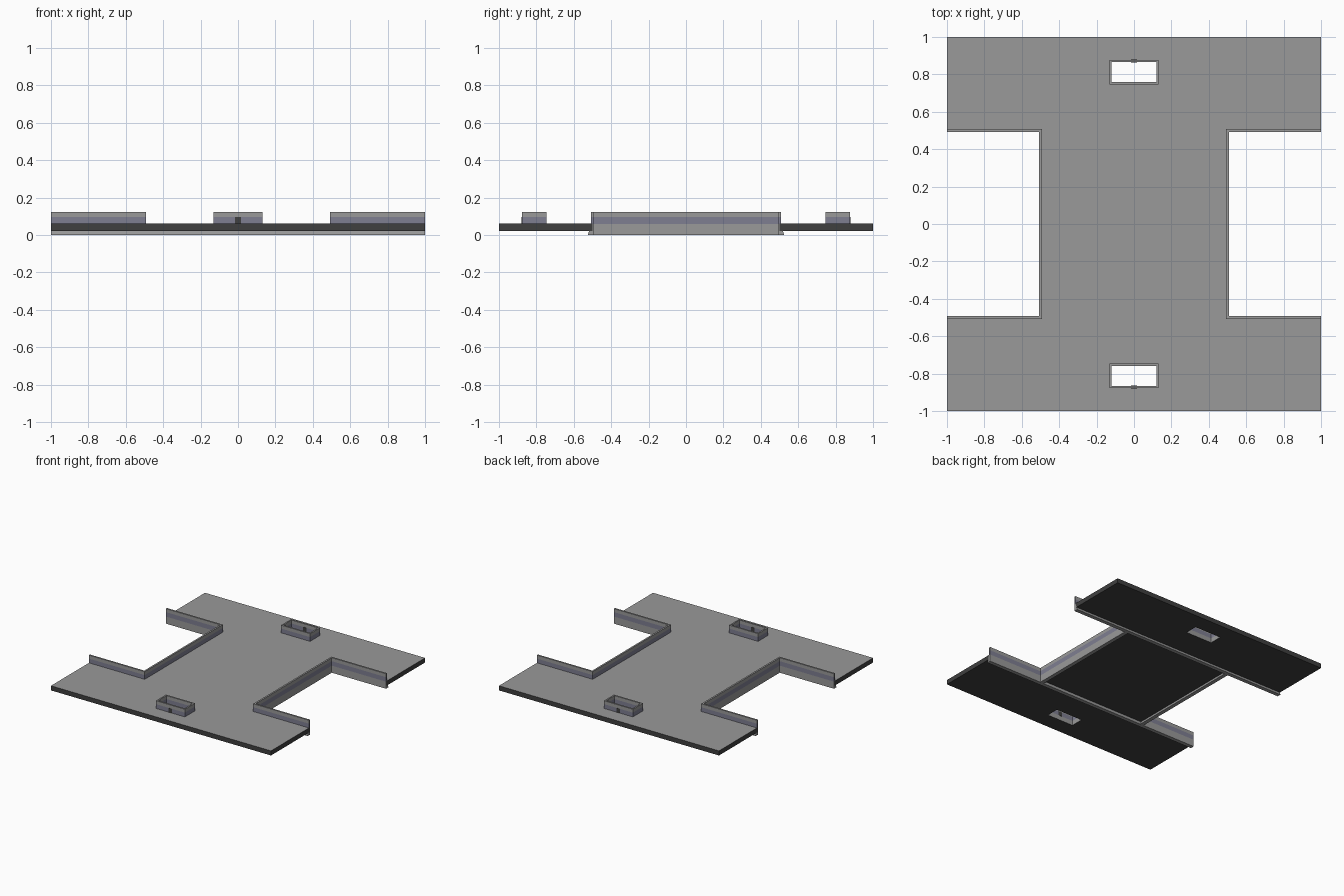
import bpy, bmesh

cube = bpy.data.objects.get("Cube")
if cube:
    bpy.data.objects.remove(cube, do_unlink=True)


def material(name, rgb):
    m = bpy.data.materials.new(name)
    m.use_nodes = True
    m.diffuse_color = (*rgb, 1)
    m.node_tree.nodes["Principled BSDF"].inputs["Base Color"].default_value = (*rgb, 1)
    return m


GREY = material("concrete grey", (0.32, 0.32, 0.32))
BLUE = material("blue grey band", (0.21, 0.21, 0.285))
DARK = material("dark asphalt", (0.05, 0.05, 0.05))

BOTTOM, TOP = 0.022, 0.06          # slab heights
BAND, CAP = 0.095, 0.123           # parapet band top and cap top
OUT, IN = 0.507, 0.493             # parapet wall faces


def finish(name, bm, mats):
    bmesh.ops.recalc_face_normals(bm, faces=bm.faces)
    me = bpy.data.meshes.new(name)
    bm.to_mesh(me)
    bm.free()
    for m in mats:
        me.materials.append(m)
    ob = bpy.data.objects.new(name, me)
    bpy.context.collection.objects.link(ob)
    return ob


def extrude_up(bm, faces, height):
    ext = bmesh.ops.extrude_face_region(bm, geom=faces, use_keep_orig=True)
    verts = [v for v in ext["geom"] if isinstance(v, bmesh.types.BMVert)]
    bmesh.ops.translate(bm, verts=verts, vec=(0, 0, height))


def plate_grid(xs, ys, z, height, skip):
    """Grid of cells, leaving out those whose centre is skipped, extruded up."""
    bm = bmesh.new()
    v = [[bm.verts.new((x, y, z)) for y in ys] for x in xs]
    faces = []
    for i in range(len(xs) - 1):
        for j in range(len(ys) - 1):
            cx, cy = (xs[i] + xs[i + 1]) / 2, (ys[j] + ys[j + 1]) / 2
            if not skip(cx, cy):
                faces.append(bm.faces.new((v[i][j], v[i + 1][j], v[i + 1][j + 1], v[i][j + 1])))
    bmesh.ops.delete(bm, geom=[p for p in bm.verts if not p.link_faces], context="VERTS")
    extrude_up(bm, faces, height)
    return bm


def prism(name, profile, axis, a, b, mat):
    """Extrude a (distance, height) profile from a to b along the x or y axis."""
    bm = bmesh.new()
    ends = []
    for s in (a, b):
        ends.append([bm.verts.new((s, t, z) if axis == "x" else (t, s, z)) for t, z in profile])
    n = len(profile)
    bm.faces.new(ends[0])
    bm.faces.new(ends[1])
    for i in range(n):
        k = (i + 1) % n
        bm.faces.new((ends[0][i], ends[0][k], ends[1][k], ends[1][i]))
    return finish(name, bm, [mat])


# H-shaped deck with two rectangular openings
def deck_void(x, y):
    notch = abs(x) > 0.5 and abs(y) < 0.5
    opening = abs(x) < 0.12 and 0.76 < abs(y) < 0.865
    return notch or opening


deck = finish("deck", plate_grid(
    [-1, -0.5, -0.12, 0.12, 0.5, 1],
    [-1, -0.865, -0.76, -0.5, 0.5, 0.76, 0.865, 1],
    BOTTOM, TOP - BOTTOM, deck_void), [GREY, DARK])
for p in deck.data.polygons:
    c = p.center
    in_opening = abs(c.x) < 0.13 and 0.75 < abs(c.y) < 0.88 and abs(p.normal.z) < 0.5
    p.material_index = 0 if p.normal.z > 0.5 or in_opening else 1

# Parapets around the notches: flared skirt, coloured band, cap
for s, side in ((1, "back"), (-1, "front")):
    skirt = [(s * t, z) for t, z in ((IN, 0), (0.525, 0), (OUT, TOP - 0.002), (IN, TOP - 0.002))]
    prism(side + "_skirt", skirt, "x", -1, 1, GREY)
    for x0, x1, hand in ((IN, 1, "left"), (-1, -IN, "right")):
        for z0, z1, part, mat in ((TOP - 0.002, BAND, "band", BLUE), (BAND, CAP, "cap", GREY)):
            wall = [(s * IN, z0), (s * OUT, z0), (s * OUT, z1), (s * IN, z1)]
            prism(f"{side}_{hand}_parapet_{part}", wall, "x", x0, x1, mat)

for s, side in ((1, "left"), (-1, "right")):
    skirt = [(s * t, z) for t, z in ((OUT, 0), (0.475, 0), (IN, TOP - 0.002), (OUT, TOP - 0.002))]
    prism(side + "_inner_skirt", skirt, "y", -IN, IN, GREY)
    for z0, z1, part, mat in ((TOP - 0.002, BAND, "band", BLUE), (BAND, CAP, "cap", GREY)):
        wall = [(s * IN, z0), (s * OUT, z0), (s * OUT, z1), (s * IN, z1)]
        prism(f"{side}_inner_parapet_{part}", wall, "y", -IN, IN, mat)

# Curbs around the two openings, each with a dark vent in the outer wall
for s, side in ((1, "back"), (-1, "front")):
    ys = sorted(s * y for y in (0.747, 0.76, 0.865, 0.878))
    for z0, z1, part, mat in ((TOP, BAND, "band", BLUE), (BAND, CAP, "cap", GREY)):
        ring = plate_grid([-0.132, -0.12, 0.12, 0.132], ys, z0, z1 - z0,
                          lambda x, y: abs(x) < 0.12 and 0.76 < abs(y) < 0.865)
        finish(f"{side}_opening_{part}", ring, [mat])
    for y, face in ((0.8785, "outer"), (0.8645, "inner")):
        plate = [(s * (y - 0.001), TOP), (s * (y + 0.001), TOP),
                 (s * (y + 0.001), BAND), (s * (y - 0.001), BAND)]
        prism(f"{side}_{face}_vent", plate, "x", -0.016, 0.016, DARK)
